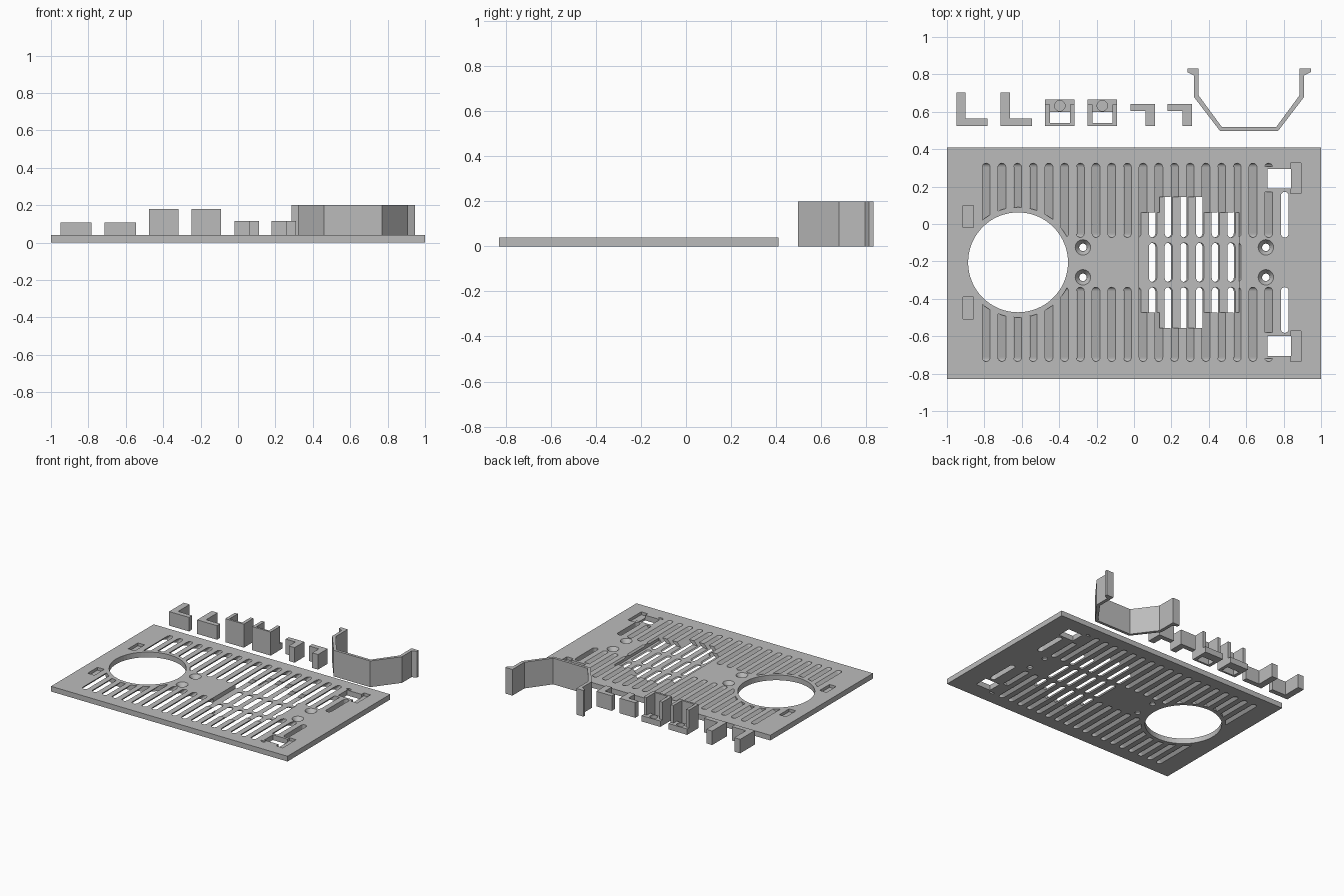
import bpy, bmesh, math

if "Cube" in bpy.data.objects:
    bpy.data.objects.remove(bpy.data.objects["Cube"])

grey = bpy.data.materials.new("plain_grey")
grey.use_nodes = True
colour = (0.5, 0.5, 0.5, 1)
grey.diffuse_color = colour
grey.node_tree.nodes["Principled BSDF"].inputs["Base Color"].default_value = colour

THICK = 0.04      # panel thickness
MID = -0.205      # mirror line of the panel in y


def prism(name, pts, z0, z1, lean=0.0):
    """Extrude a flat outline upward; lean shifts x with height."""
    bm = bmesh.new()
    low, high = ([bm.verts.new((x + lean * (z - THICK), y, z)) for x, y in pts] for z in (z0, z1))
    bm.faces.new(low[::-1])
    bm.faces.new(high)
    n = len(pts)
    for i in range(n):
        j = (i + 1) % n
        bm.faces.new((low[i], low[j], high[j], high[i]))
    bmesh.ops.recalc_face_normals(bm, faces=bm.faces)
    me = bpy.data.meshes.new(name)
    bm.to_mesh(me)
    bm.free()
    me.materials.append(grey)
    ob = bpy.data.objects.new(name, me)
    bpy.context.scene.collection.objects.link(ob)
    return ob


def box(name, x0, x1, y0, y1, z0, z1):
    return prism(name, [(x0, y0), (x1, y0), (x1, y1), (x0, y1)], z0, z1)


def circle(x, y, r, n=32):
    return [(x + r * math.cos(math.tau * i / n), y + r * math.sin(math.tau * i / n))
            for i in range(n)]


def slot(x, y0, y1, lean=1.0, r=0.021):
    """Long round-ended opening cutter."""
    pts = [(x + r * math.cos(a), y1 - r + r * math.sin(a))
           for a in (math.pi * i / 8 for i in range(9))]
    pts += [(x + r * math.cos(a), y0 + r + r * math.sin(a))
            for a in (math.pi + math.pi * i / 8 for i in range(9))]
    return prism("slot_cutter", pts, -0.01, THICK + 0.01, lean)


def mirror(y0, y1):
    return [(y0, y1), (2 * MID - y1, 2 * MID - y0)]


def boolean(target, cutters, operation='DIFFERENCE'):
    """Apply the cutters one by one, then delete them."""
    for c in cutters:
        c.hide_render = True
        m = target.modifiers.new("cut", 'BOOLEAN')
        m.operation, m.solver, m.object = operation, 'EXACT', c
        dg = bpy.context.evaluated_depsgraph_get()
        me = bpy.data.meshes.new_from_object(target.evaluated_get(dg))
        target.modifiers.clear()
        target.data = me
        bpy.data.objects.remove(c)


# Vent panel
panel = box("vent_panel", -1, 1, -0.83, 0.41, 0, THICK)

# Leaning vent slots, kept clear of the fan opening and the latch windows
for k in range(19):
    x = -0.79 + 0.0839 * k
    for y0, y1 in mirror(-0.072, 0.325):
        cutter = slot(x, y0, y1)
        if k < 7:
            boolean(cutter, [prism("ring", circle(-0.62, MID, 0.295, 48), -0.1, 0.1)])
        if k == 18:
            boolean(cutter, [box("rim", 0.5, 1, a, b, -0.1, 0.1)
                             for a, b in mirror(0.17, 0.308)])
        boolean(panel, [cutter])
    if 11 <= k <= 16:
        boolean(panel, [slot(x, -0.31, -0.1)])

# Stepped recess in the top, leaving a thin slotted floor
boolean(panel, [box("recess", 0.028, 0.562, -0.472, 0.062, 0.008, 0.1),
                box("recess_tall", 0.135, 0.372, -0.555, 0.145, 0.008, 0.1)])

# Fan opening
boolean(panel, [prism("fan_opening", circle(-0.62, MID, 0.267, 64), -0.1, 0.1)])

# Latch windows, pockets and straight slots on both sides of the mirror line
for y0, y1 in mirror(0.19, 0.295):
    boolean(panel, [box("window", 0.715, 0.84, y0, y1, -0.1, 0.1)])
for y0, y1 in mirror(0.163, 0.325):
    boolean(panel, [box("pocket", 0.838, 0.893, y0, y1, 0.018, 0.1)])
for y0, y1 in mirror(-0.02, 0.098):
    boolean(panel, [box("pocket", -0.915, -0.858, y0, y1, 0.018, 0.1)])
for y0, y1 in mirror(-0.072, 0.172):
    boolean(panel, [slot(0.806, y0, y1, 0)])

# Countersunk screw holes
for x in (-0.273, 0.705):
    for y in (-0.125, -0.285):
        hole = prism("screw_hole", circle(x, y, 0.02, 24), -0.1, 0.1)
        sink = prism("countersink", circle(x, y, 0.042, 24), 0.012, THICK + 0.001)
        for v in sink.data.vertices:
            if v.co.z < 0.02:
                v.co.x = x + (v.co.x - x) * 0.5
                v.co.y = y + (v.co.y - y) * 0.5
        boolean(panel, [hole, sink])

# Large corner brackets
for i, x in enumerate((-0.95, -0.713)):
    prism(f"corner_bracket_{i + 1}",
          [(x, 0.525), (x + 0.168, 0.525), (x + 0.168, 0.563), (x + 0.05, 0.563),
           (x + 0.05, 0.702), (x, 0.702)], 0, 0.107)

# Small corner brackets
for i, x in enumerate((-0.02, 0.178)):
    prism(f"small_bracket_{i + 1}",
          [(x, 0.605), (x + 0.082, 0.605), (x + 0.082, 0.525), (x + 0.131, 0.525),
           (x + 0.131, 0.642), (x, 0.642)], 0, 0.115)

# Open-backed screw clips: front wall, two cheeks and a drilled ledge
for i, x in enumerate((-0.475, -0.248)):
    w = 0.157
    clip = prism(f"screw_clip_{i + 1}",
                 [(x, 0.525), (x + w, 0.525), (x + w, 0.64), (x + w - 0.025, 0.64),
                  (x + w - 0.025, 0.54), (x + 0.025, 0.54), (x + 0.025, 0.64), (x, 0.64)],
                 0, 0.18)
    boolean(clip, [box("ledge", x, x + w, 0.6, 0.665, 0, 0.045)], 'UNION')
    boolean(clip, [prism("bore", circle(x + w / 2, 0.632, 0.028, 24), 0.015, 0.1)])

# Tall bent strap with lipped ends
half = [(0.155, 0.497), (0.295, 0.68), (0.295, 0.795), (0.33, 0.812), (0.33, 0.832),
        (0.27, 0.832), (0.27, 0.688), (0.145, 0.518)]
cx = 0.615
prism("bent_strap", [(cx + u, y) for u, y in half] + [(cx - u, y) for u, y in half[::-1]], 0, 0.2)
